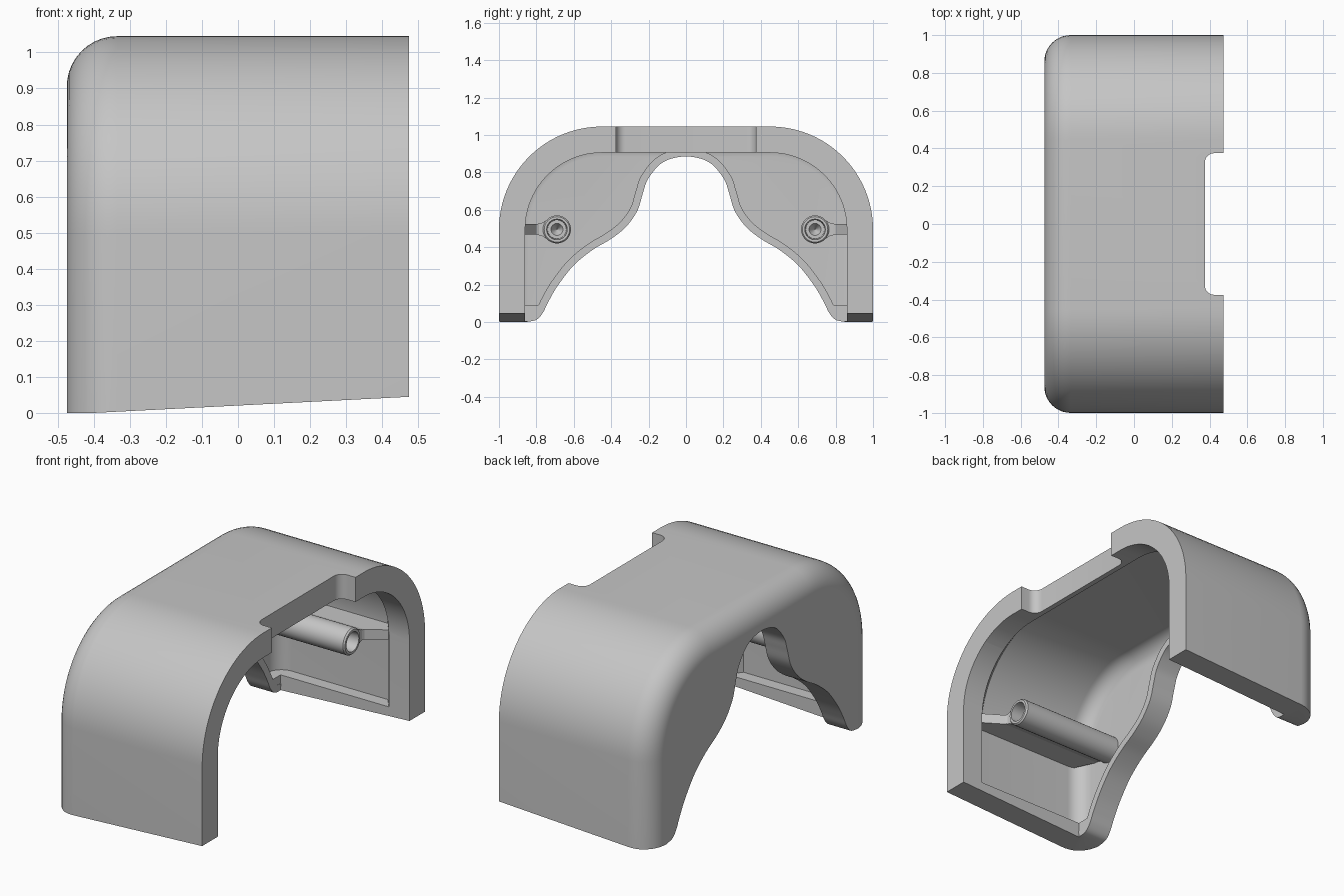
import bpy, bmesh, math
from mathutils import Vector

if "Cube" in bpy.data.objects:
    bpy.data.objects.remove(bpy.data.objects["Cube"], do_unlink=True)

grey = bpy.data.materials.new("plain grey")
grey.use_nodes = True
grey.diffuse_color = (0.56, 0.56, 0.56, 1)
grey.node_tree.nodes["Principled BSDF"].inputs["Base Color"].default_value = (0.56, 0.56, 0.56, 1)


def loft(name, rings):
    """Skin a list of equal closed rings and cap both ends."""
    bm = bmesh.new()
    loops = [[bm.verts.new(p) for p in ring] for ring in rings]
    n = len(loops[0])
    for a, b in zip(loops, loops[1:]):
        for i in range(n):
            j = (i + 1) % n
            bm.faces.new((a[i], a[j], b[j], b[i]))
    bm.faces.new(loops[0])
    bm.faces.new(loops[-1])
    bmesh.ops.remove_doubles(bm, verts=bm.verts, dist=1e-5)
    bmesh.ops.recalc_face_normals(bm, faces=bm.faces)
    mesh = bpy.data.meshes.new(name)
    bm.to_mesh(mesh)
    bm.free()
    obj = bpy.data.objects.new(name, mesh)
    bpy.context.collection.objects.link(obj)
    mesh.materials.append(grey)
    return obj


def select(obj):
    bpy.ops.object.select_all(action='DESELECT')
    obj.select_set(True)
    bpy.context.view_layer.objects.active = obj


def cut(obj, cutter):
    mod = obj.modifiers.new("cut", 'BOOLEAN')
    mod.operation = 'DIFFERENCE'
    mod.solver = 'EXACT'
    mod.object = cutter
    select(obj)
    bpy.ops.object.modifier_apply(modifier=mod.name)
    bpy.data.objects.remove(cutter, do_unlink=True)


def smooth(obj):
    select(obj)
    bpy.ops.object.shade_smooth_by_angle(angle=math.radians(30))


def arch(x, inset, base):
    """Arch section with rounded shoulders, shrunk by the inset."""
    r, steps = 0.55 - inset, 24
    half = [(0.45 + r * math.cos(t), 0.495 + r * math.sin(t))
            for t in (math.pi / 2 * i / steps for i in range(steps + 1))]
    half = [(1 - inset, base)] + half
    return [(x, y, z) for y, z in half] + [(x, -y, z) for y, z in reversed(half)]


def rounded_end(x0, inset, fillet, base, steps=10):
    """Rings from the small end face outward to the full section."""
    return [arch(x0 + fillet * (1 - math.cos(t)), inset + fillet * (1 - math.sin(t)), base)
            for t in (math.pi / 2 * i / steps for i in range(steps + 1))]


def spline(points, steps=6):
    """Smooth curve through points."""
    p = [Vector(q) for q in points]
    p = [p[0] * 2 - p[1]] + p + [p[-1] * 2 - p[-2]]
    out = []
    for a, b, c, d in zip(p, p[1:], p[2:], p[3:]):
        for i in range(steps):
            t = i / steps
            out.append(0.5 * (2 * b + (c - a) * t + (2 * a - 5 * b + 4 * c - d) * t * t
                              + (3 * b - a - 3 * c + d) * t ** 3))
    return out + [p[-2]]


# Outer shell, hollowed to the thick rim, then thinned by a wider pocket behind the rim
shell = loft("cover_shell", rounded_end(-0.475, 0, 0.14, 0) + [arch(0.475, 0, 0)])
cut(shell, loft("hollow", [arch(-0.335, 0.14, -0.3), arch(0.6, 0.14, -0.3)]))
cut(shell, loft("pocket", rounded_end(-0.405, 0.07, 0.09, 0.09)
                + [arch(0.29, 0.07, 0.09), arch(0.357, 0.155, 0.09)]))

# Wavy opening in the closed end
half = [(0.855, 0), (0.8, 0.012), (0.765, 0.05), (0.735, 0.11), (0.685, 0.195), (0.6, 0.303),
        (0.5, 0.385), (0.4, 0.445), (0.32, 0.51), (0.26, 0.595), (0.23, 0.69),
        (0.2, 0.77), (0.12, 0.856), (0, 0.885)]
edge = spline(half + [(-y, z) for y, z in reversed(half[:-1])])
outline = [(0.855, -0.2)] + [tuple(p) for p in edge] + [(-0.855, -0.2)]
cut(shell, loft("opening", [[(x, y, z) for y, z in outline] for x in (-0.6, -0.3)]))

# Notch in the top of the open end, with rounded inner corners
corner = [(0.425 - 0.05 * math.sin(t), 0.325 + 0.05 * math.cos(t))
          for t in (math.pi / 2 * i / 8 for i in range(9))]
notch = [(0.6, 0.375)] + corner
notch += [(x, -y) for x, y in reversed(notch)]
cut(shell, loft("notch", [[(x, y, z) for x, y in notch] for z in (0.75, 1.2)]))

# Slanted underside
wedge = [(-0.4, 0), (0.6, 0.051), (0.6, -0.2), (-0.4, -0.2)]
cut(shell, loft("underside", [[(x, y, z) for x, z in wedge] for y in (-1.2, 1.2)]))
smooth(shell)

# Raised lip around the opening
rings = []
for i, p in enumerate(edge):
    d = (edge[min(i + 1, len(edge) - 1)] - edge[max(i - 1, 0)]).normalized()
    q = p + Vector((d.y, -d.x)) * 0.04
    pz, qz = max(p.y, 0.004), max(q.y, 0.005)
    rings.append([(-0.42, p.x, pz), (-0.333, p.x, pz), (-0.333, q.x, qz), (-0.42, q.x, qz)])
smooth(loft("opening_lip", rings))

# Screw posts, their flared necks, and the webs joining them to the side walls
post = [(-0.42, 0.075), (0.228, 0.075), (0.237, 0.068), (0.237, 0.055),
        (0.12, 0.05), (0.12, 0.032), (0.07, 0.002)]
neck = [(0.748, 0.049), (0.77, 0.035), (0.8, 0.028)]
neck += [(y, -h) for y, h in reversed(neck)]
web = [(-0.42, 0.78), (0.225, 0.78), (0.235, 0.8), (0.345, 0.87), (0.28, 0.95), (-0.34, 0.95)]
for side, label in ((1, "back"), (-1, "front")):
    rings = [[(x, side * 0.69 + r * math.cos(a), 0.495 + r * math.sin(a))
              for a in (math.tau * k / 32 for k in range(32))] for x, r in post]
    smooth(loft(label + "_screw_post", rings))
    loft(label + "_post_neck", [[(x, side * y, 0.495 + h) for y, h in neck]
                                for x in (-0.42, 0.228)])
    loft(label + "_post_web", [[(x, side * y, z) for x, y in web] for z in (0.467, 0.523)])
